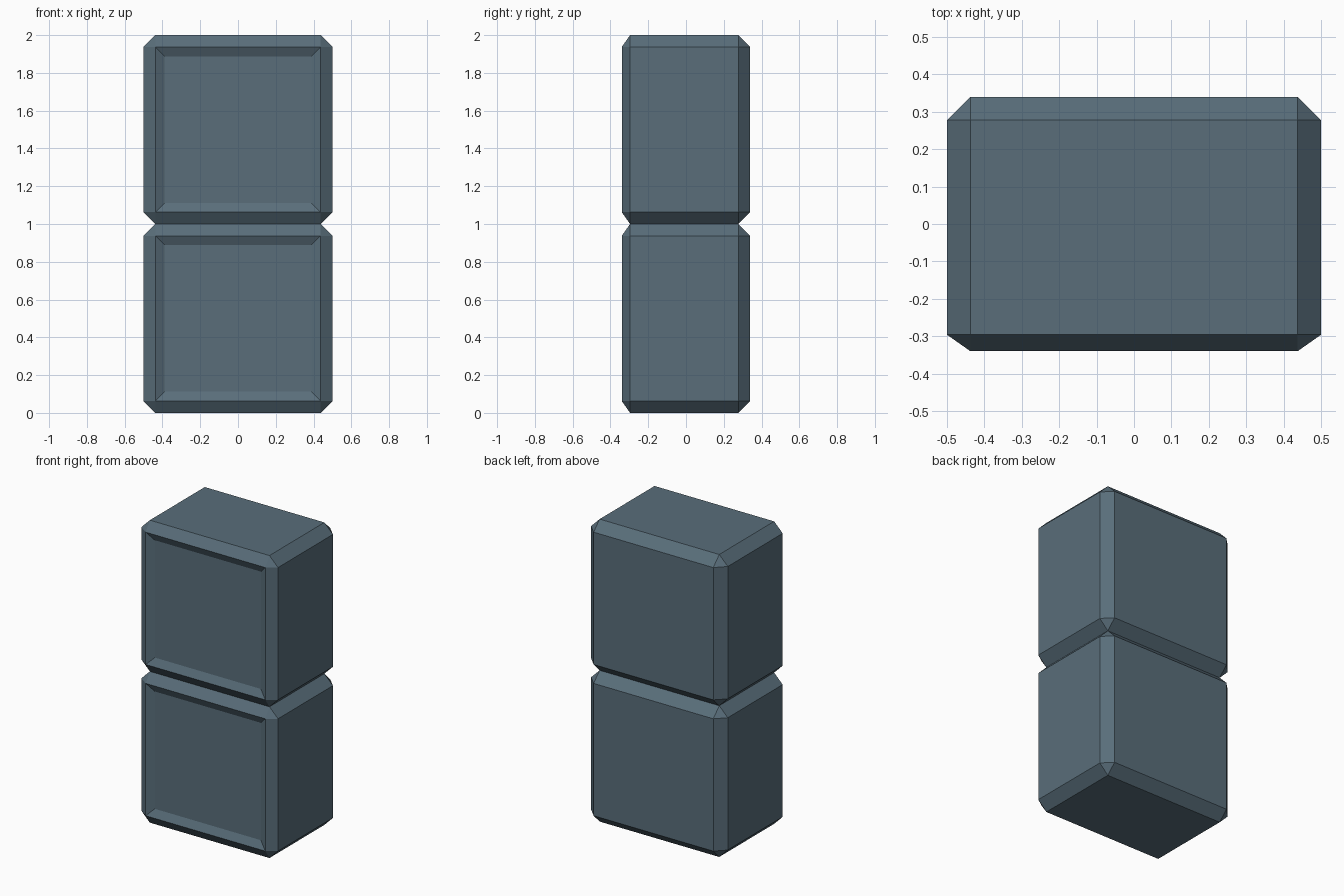
import bpy, bmesh

if "Cube" in bpy.data.objects:
    bpy.data.objects.remove(bpy.data.objects["Cube"])

BEVEL = 0.0625
HALF_DEPTH = 0.34

mat = bpy.data.materials.new("slate")
mat.diffuse_color = (0.10, 0.155, 0.195, 1)
mat.use_nodes = True
mat.node_tree.nodes["Principled BSDF"].inputs["Base Color"].default_value = mat.diffuse_color


def block(name, z):
    bm = bmesh.new()
    bmesh.ops.create_cube(bm, size=1)
    bmesh.ops.scale(bm, vec=(1, 2 * HALF_DEPTH, 1), verts=bm.verts)
    # Chamfer every edge
    bmesh.ops.bevel(bm, geom=bm.edges[:], offset=BEVEL, segments=1,
                    profile=0.5, affect='EDGES')
    # Shallower chamfer around the front
    for v in bm.verts:
        if abs(v.co.y + HALF_DEPTH - BEVEL) < 1e-3:
            v.co.y = -0.296
    # Recessed front panel
    bm.normal_update()
    front = min(bm.faces, key=lambda f: f.calc_center_median().y)
    bmesh.ops.inset_individual(bm, faces=[front], thickness=0.07)
    for v in front.verts:
        v.co.y += 0.025
    bmesh.ops.translate(bm, vec=(0, 0, z), verts=bm.verts)
    bm.normal_update()
    mesh = bpy.data.meshes.new(name)
    bm.to_mesh(mesh)
    bm.free()
    mesh.materials.append(mat)
    obj = bpy.data.objects.new(name, mesh)
    bpy.context.collection.objects.link(obj)


# Two stacked blocks
block("lower_block", 0.5)
block("upper_block", 1.5)
